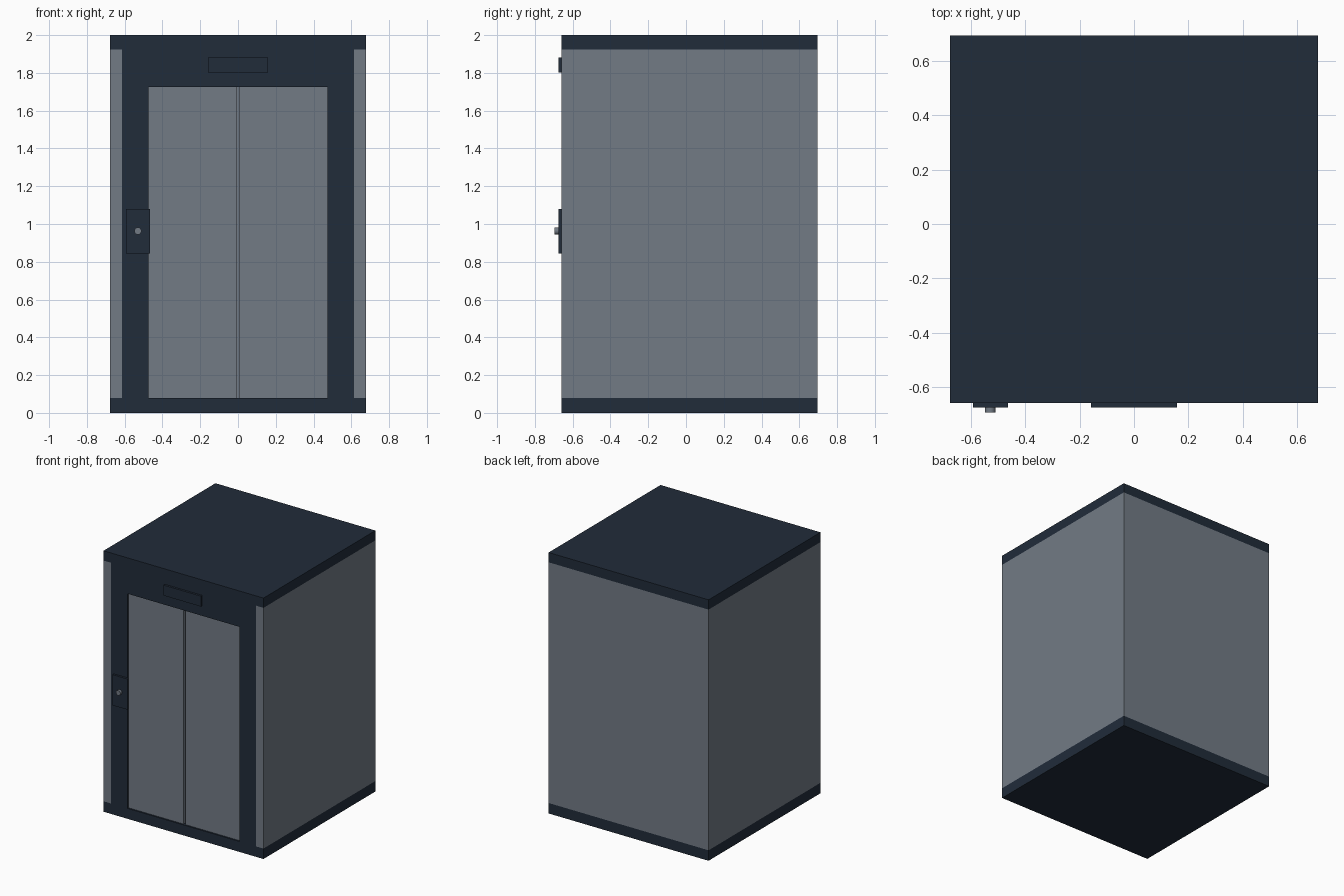
import bpy

if "Cube" in bpy.data.objects:
    bpy.data.objects.remove(bpy.data.objects["Cube"])


def material(name, rgb):
    mat = bpy.data.materials.new(name)
    mat.use_nodes = True
    mat.diffuse_color = (*rgb, 1)
    mat.node_tree.nodes["Principled BSDF"].inputs["Base Color"].default_value = (*rgb, 1)
    return mat


DARK = material("dark navy", (0.015, 0.025, 0.042))
GREY = material("steel grey", (0.17, 0.198, 0.235))


def finish(name, mat):
    ob = bpy.context.object
    ob.name = name
    ob.data.materials.append(mat)
    return ob


def box(name, mat, x, y, z):
    """Box spanning the given (low, high) ranges."""
    spans = (x, y, z)
    bpy.ops.mesh.primitive_cube_add(size=1, location=[(a + b) / 2 for a, b in spans])
    ob = finish(name, mat)
    ob.scale = [b - a for a, b in spans]
    bpy.ops.object.transform_apply(location=False, rotation=False, scale=True)
    return ob


W, FRONT, BACK = 0.678, -0.66, 0.695
WALL = 0.063                      # wall thickness
FLOOR, CEILING, TOP = 0.08, 1.925, 2.0
OPEN, HEAD, GAP = 0.474, 1.725, 0.008
INNER = W - WALL

# Floor and roof slabs
box("floor", DARK, (-W, W), (FRONT, BACK), (0, FLOOR))
box("roof", DARK, (-W, W), (FRONT, BACK), (CEILING, TOP))

# Cabin walls
box("back_wall", GREY, (-INNER, INNER), (BACK - WALL, BACK), (FLOOR, CEILING))
for side, s in (("left", 1), ("right", -1)):
    def span(a, b):
        return tuple(sorted((s * a, s * b)))
    box(side + "_wall", GREY, span(INNER, W), (FRONT, BACK), (FLOOR, CEILING))
    box(side + "_door_jamb", DARK, span(OPEN, INNER), (FRONT, FRONT + WALL), (FLOOR, HEAD))
    box(side + "_door", GREY, span(GAP, OPEN), (FRONT + 0.012, FRONT + 0.045), (FLOOR, HEAD))

# Door header and display
box("door_header", DARK, (-INNER, INNER), (FRONT, FRONT + WALL), (HEAD, CEILING))
box("floor_display", DARK, (-0.158, 0.158), (FRONT - 0.016, FRONT), (1.802, 1.882))

# Call panel with its round button
box("call_panel", DARK, (-0.593, -0.465), (FRONT - 0.016, FRONT), (0.845, 1.08))
bpy.ops.mesh.primitive_cylinder_add(vertices=16, radius=0.019, depth=0.02,
                                    location=(-0.53, FRONT - 0.025, 0.963),
                                    rotation=(1.5708, 0, 0))
finish("call_button", GREY)
bpy.ops.object.shade_smooth_by_angle()
